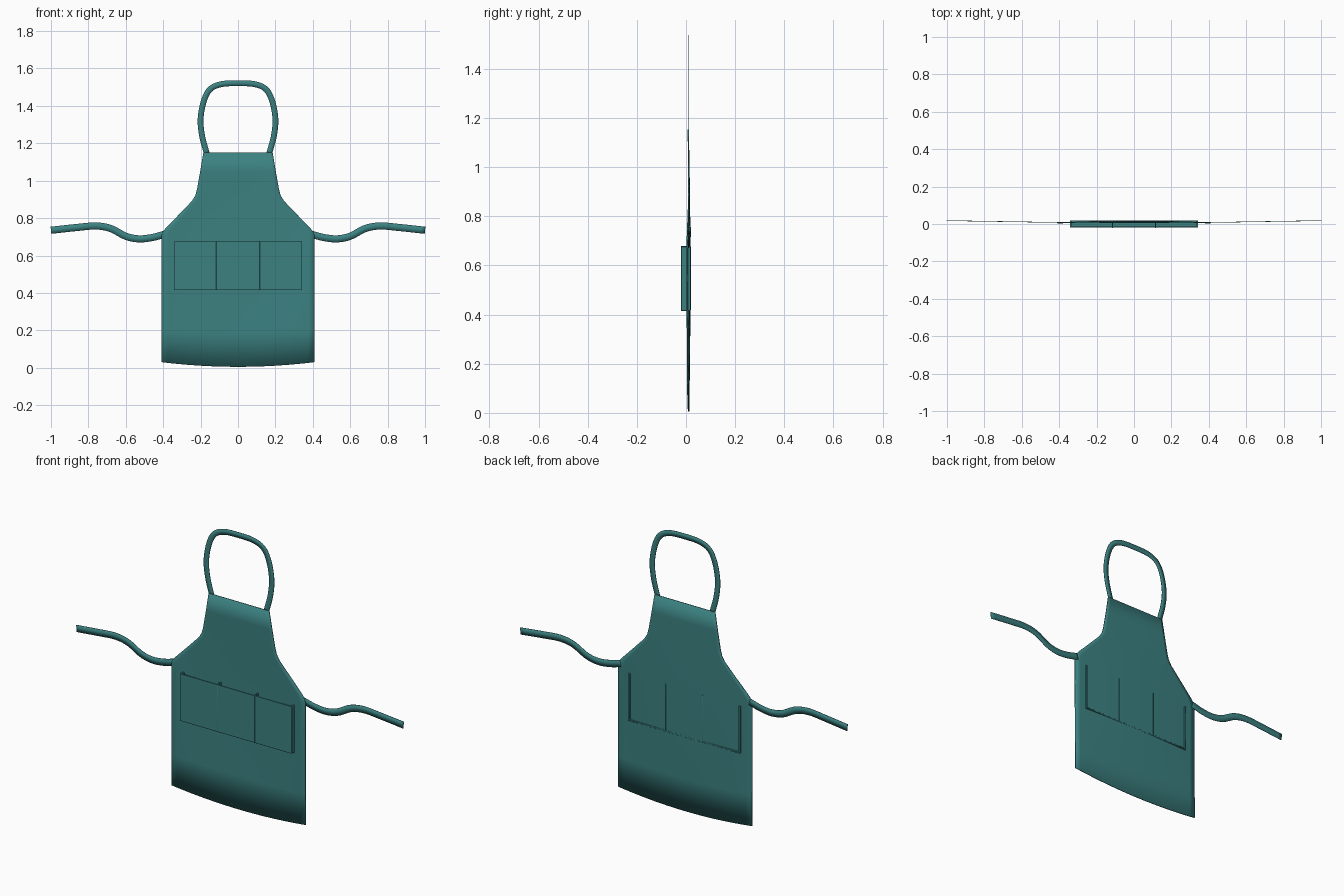
import bpy, bmesh
from mathutils import Vector

if "Cube" in bpy.data.objects:
    bpy.data.objects.remove(bpy.data.objects["Cube"])

mat = bpy.data.materials.new("teal_cloth")
mat.diffuse_color = (0.045, 0.22, 0.22, 1)
mat.use_nodes = True
mat.node_tree.nodes["Principled BSDF"].inputs["Base Color"].default_value = mat.diffuse_color


def finish(name, bm, thickness=0, smooth=True):
    bmesh.ops.recalc_face_normals(bm, faces=bm.faces)
    me = bpy.data.meshes.new(name)
    bm.to_mesh(me)
    bm.free()
    ob = bpy.data.objects.new(name, me)
    bpy.context.collection.objects.link(ob)
    me.materials.append(mat)
    if thickness:
        mod = ob.modifiers.new("thickness", 'SOLIDIFY')
        mod.thickness = thickness
        mod.offset = 0
    if smooth:
        bpy.ops.object.select_all(action='DESELECT')
        ob.select_set(True)
        bpy.context.view_layer.objects.active = ob
        bpy.ops.object.shade_smooth_by_angle()
    return ob


def sheet(rows):
    bm = bmesh.new()
    grid = [[bm.verts.new(p) for p in row] for row in rows]
    for a, b in zip(grid, grid[1:]):
        for i in range(len(a) - 1):
            bm.faces.new((a[i], a[i + 1], b[i + 1], b[i]))
    return bm


def spline(points, steps=6):
    # Catmull-Rom curve through the points
    p = [Vector(q) for q in points]
    p = [2 * p[0] - p[1]] + p + [2 * p[-1] - p[-2]]
    out = []
    for a, b, c, d in zip(p, p[1:], p[2:], p[3:]):
        for k in range(steps):
            t = k / steps
            out.append(0.5 * (2 * b + (c - a) * t + (2 * a - 5 * b + 4 * c - d) * t * t
                              + (3 * b - a - 3 * c + d) * t ** 3))
    return out + [p[-2]]


def ribbon(name, points, width):
    path = spline(points)
    rows = []
    for i, p in enumerate(path):
        t = path[min(i + 1, len(path) - 1)] - path[max(i - 1, 0)]
        n = Vector((-t.z, 0, t.x)).normalized() * width / 2
        rows.append((p - n, p + n))
    return finish(name, sheet(rows), 0.003)


def box(name, x0, x1, y0, y1, z0, z1):
    bm = bmesh.new()
    bmesh.ops.create_cube(bm, size=1)
    for v in bm.verts:
        v.co = Vector(((x0 + x1) / 2 + v.co.x * (x1 - x0),
                       (y0 + y1) / 2 + v.co.y * (y1 - y0),
                       (z0 + z1) / 2 + v.co.z * (z1 - z0)))
    ob = finish(name, bm)
    mod = ob.modifiers.new("soft_edge", 'BEVEL')
    mod.width = 0.0015
    mod.segments = 2
    return ob


# Apron body: gently bulged cloth with a curved hem
outline = [(0.41, 0.03), (0.41, 0.2), (0.41, 0.4), (0.41, 0.55), (0.41, 0.70), (0.405, 0.722),
           (0.388, 0.745), (0.31, 0.825), (0.245, 0.893), (0.228, 0.922), (0.219, 0.955),
           (0.202, 1.05), (0.185, 1.152)]
rows = []
for w, z in outline:
    row = []
    for i in range(25):
        u = i / 12 - 1
        hem = 0.025 * (1 - u * u) * max(0, 1 - (z - 0.03) / 0.4)
        lift = max(0, 1 - ((z - 0.55) / 0.6) ** 2)
        x = u * w
        row.append((x, 0.009 + lift * (0.007 - 0.011 * (x / 0.41) ** 2), z - hem))
    rows.append(row)
finish("apron_body", sheet(rows), 0.005)

# Neck strap
half = [(0.167, 1.145), (0.192, 1.24), (0.2, 1.33), (0.183, 1.425), (0.15, 1.488), (0.09, 1.516)]
neck = half + [(0, 1.521)] + [(-x, z) for x, z in reversed(half)]
ribbon("neck_strap", [(x, 0.009, z) for x, z in neck], 0.031)

# Waist ties
tie = [(0.395, 0.713), (0.46, 0.696), (0.53, 0.689), (0.6, 0.703), (0.68, 0.744),
       (0.76, 0.758), (0.86, 0.75), (1.0, 0.735)]
for side, label in ((-1, "left"), (1, "right")):
    ribbon(label + "_waist_tie",
           [(side * x, 0.008 + 0.01 * (x - 0.395) / 0.6, z) for x, z in tie], 0.038)

# Pocket: front panel, base, side walls and dividers, open at the top
box("pocket_front", -0.342, 0.342, -0.020, -0.013, 0.415, 0.676)
box("pocket_base", -0.342, 0.342, -0.020, 0.0185, 0.415, 0.423)
for s in (-1, 1):
    x = s * 0.338
    box("pocket_side", x - 0.005, x + 0.005, -0.020, 0.0185, 0.415, 0.676)
    x = s * 0.114
    box("pocket_divider", x - 0.003, x + 0.003, -0.0212, 0.0195, 0.417, 0.678)
